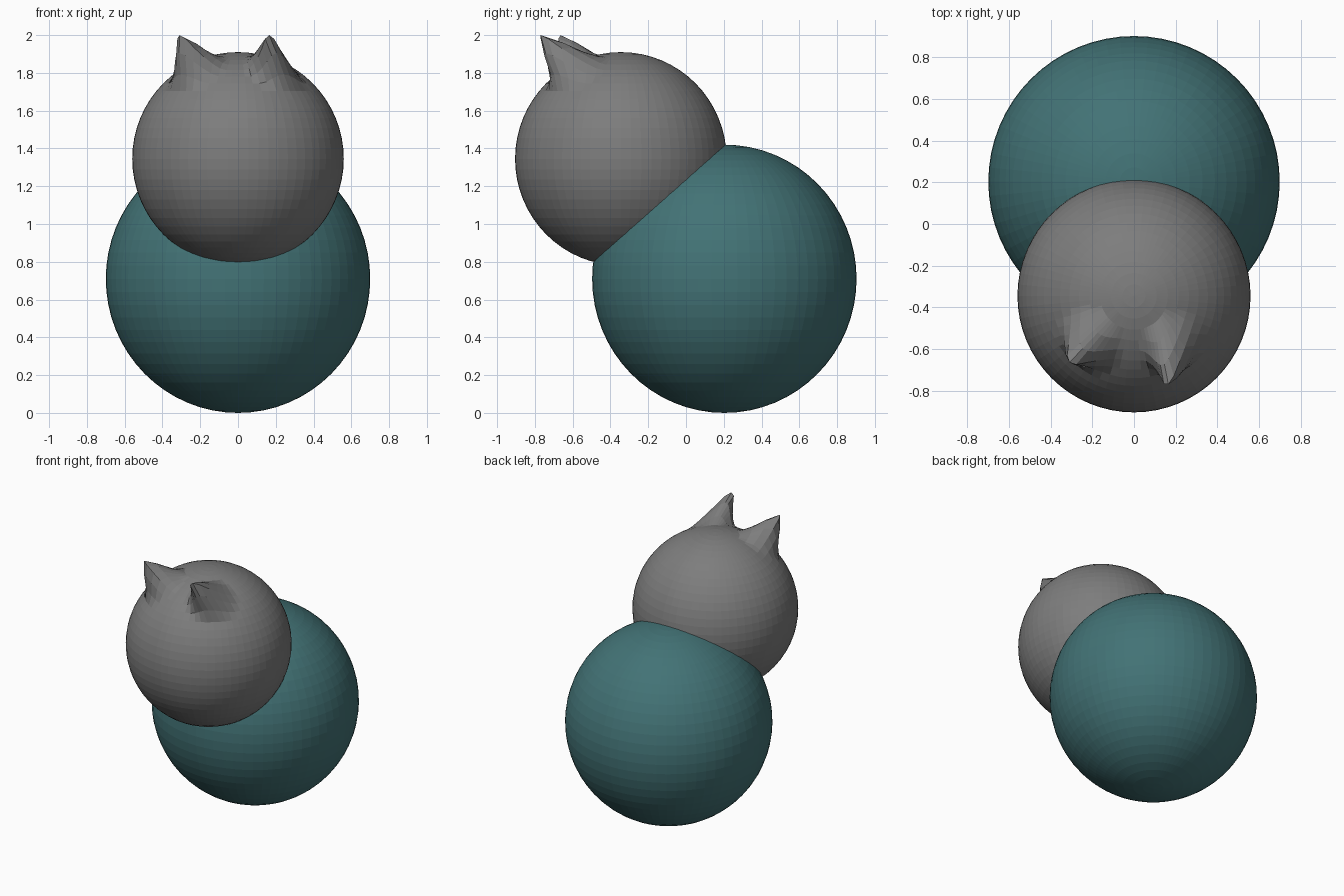
import bpy
from mathutils import Vector

if "Cube" in bpy.data.objects:
    bpy.data.objects.remove(bpy.data.objects["Cube"])


def material(name, rgb):
    m = bpy.data.materials.new(name)
    m.diffuse_color = (*rgb, 1)
    m.use_nodes = True
    m.node_tree.nodes["Principled BSDF"].inputs["Base Color"].default_value = m.diffuse_color
    return m


def ball(name, centre, radii, mat):
    bpy.ops.mesh.primitive_uv_sphere_add(segments=64, ring_count=32, radius=1)
    ob = bpy.context.object
    ob.name = name
    for v in ob.data.vertices:
        v.co = Vector(c + r * k for c, r, k in zip(centre, radii, v.co))
    ob.data.materials.append(mat)
    return ob


def pull_ear(ob, base, tip, reach, power):
    """Pull the surface around base out to a pointed tip."""
    verts = ob.data.vertices
    start = min((v.co.copy() for v in verts), key=lambda c: (c - Vector(base)).length)
    move = Vector(tip) - start
    for v in verts:
        t = max(0, (v.co - start).length - 0.02) / (reach - 0.02)
        if t < 1:
            v.co += move * (1 - t) ** power


teal = material("teal", (0.055, 0.17, 0.18))
grey = material("grey", (0.205, 0.205, 0.205))

# round body
ball("body", (0, 0.203, 0.71), (0.70, 0.70, 0.71), teal)

# round head, sunk into the body, with two uneven pulled ears
head = ball("head", (0, -0.345, 1.345), (0.56, 0.56, 0.565), grey)
pull_ear(head, (-0.24, -0.57, 1.81), (-0.31, -0.665, 2.0), 0.17, 1.5)
pull_ear(head, (0.18, -0.58, 1.83), (0.165, -0.77, 2.0), 0.17, 1.5)
